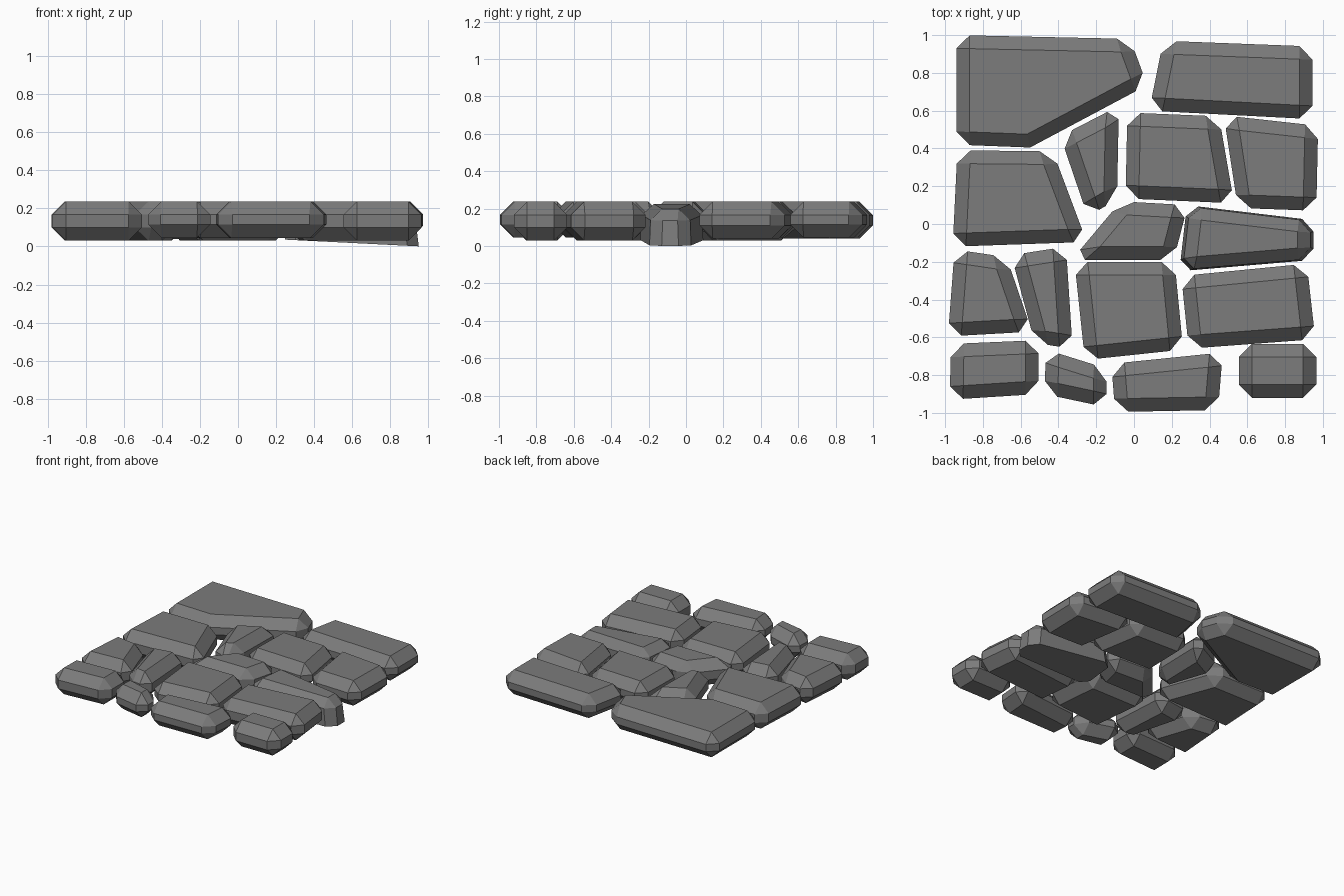
import bpy
import bmesh
from math import radians
from mathutils import Vector

default_cube = bpy.data.objects.get("Cube")
if default_cube:
    bpy.data.objects.remove(default_cube, do_unlink=True)

GREY = (0.2, 0.2, 0.2, 1)
stone_grey = bpy.data.materials.new("stone_grey")
stone_grey.use_nodes = True
stone_grey.diffuse_color = GREY
stone_grey.node_tree.nodes["Principled BSDF"].inputs["Base Color"].default_value = GREY

TOP = 0.237
CHAMFER = 0.07


def is_sharp(edge):
    return edge.calc_face_angle(0) > radians(32)


def paving_stone(name, *corners, base=0.03, top=TOP, chamfer=CHAMFER,
                 taper=1.0, tilt=0.0, flat_base=False):
    """Extrude a clockwise outline into a slab and chamfer its sharp edges."""
    bm = bmesh.new()
    centre = sum((Vector(c) for c in corners), Vector((0, 0))) / len(corners)
    lower = [bm.verts.new((x, y, base)) for x, y in corners]
    upper = []
    for corner in corners:
        x, y = centre + (Vector(corner) - centre) * taper
        upper.append(bm.verts.new((x, y, top)))
    bm.faces.new(lower)
    bm.faces.new(upper[::-1])
    for i in range(len(corners)):
        j = (i + 1) % len(corners)
        bm.faces.new((lower[j], lower[i], upper[i], upper[j]))
    bmesh.ops.recalc_face_normals(bm, faces=bm.faces)

    # chamfer, optionally leaving the underside square
    edges = [e for e in bm.edges if is_sharp(e)
             and not (flat_base and all(v in lower for v in e.verts))]
    bmesh.ops.bevel(bm, geom=edges, offset=chamfer, offset_type='OFFSET',
                    segments=1, profile=0.5, affect='EDGES')

    # lean the slab down towards +x
    for v in bm.verts:
        v.co.z -= tilt * (v.co.x - centre.x)

    mesh = bpy.data.meshes.new(name)
    bm.to_mesh(mesh)
    bm.free()
    mesh.materials.append(stone_grey)
    stone = bpy.data.objects.new(name, mesh)
    bpy.context.scene.collection.objects.link(stone)
    return stone


# back row
paving_stone("back_right_large_stone", (-.94, 1), (-.02, .98), (.07, .735),
             (-.55, .405), (-.94, .42), base=.04)
paving_stone("back_left_stone", (.155, .97), (.945, .94), (.945, .555),
             (.08, .6), base=.045)

# upper middle row
paving_stone("upper_wedge_stone", (-.39, .465), (-.08, .625), (-.09, .13), (-.245, .04))
paving_stone("upper_centre_stone", (-.035, .59), (.45, .57), (.53, .11),
             (-.045, .135), base=.045)
paving_stone("upper_left_stone", (.475, .575), (.975, .52), (.965, .07),
             (.55, .085), base=.04)

# middle row
paving_stone("middle_right_stone", (-.935, .39), (-.43, .385), (-.25, -.095), (-.96, -.12))
paving_stone("middle_centre_stone", (-.07, .12), (.285, .1), (.21, -.19), (-.33, -.19))
paving_stone("tilted_stone", (.28, .1), (.95, .02), (.95, -.19), (.24, -.25),
             base=.018, top=.212, chamfer=.06, taper=.93, tilt=.05, flat_base=True)

# lower middle row
paving_stone("lower_right_stone", (-.95, -.135), (-.675, -.175), (-.54, -.57), (-.985, -.595))
paving_stone("lower_wedge_stone", (-.65, -.165), (-.36, -.12), (-.325, -.66), (-.525, -.63))
paving_stone("lower_centre_stone", (-.315, -.2), (.215, -.2), (.26, -.665),
             (-.26, -.72), base=.045)
paving_stone("lower_left_stone", (.25, -.275), (.915, -.21), (.96, -.61), (.29, -.66))

# front row
paving_stone("front_right_stone", (-.97, -.635), (-.505, -.615), (-.505, -.9), (-.975, -.93))
paving_stone("front_small_stone", (-.465, -.665), (-.145, -.765), (-.145, -.97),
             (-.475, -.9), base=.045)
paving_stone("front_centre_stone", (-.12, -.74), (.47, -.68), (.445, -.985),
             (-.1, -.995), base=.045)
paving_stone("front_left_stone", (.555, -.635), (.965, -.635), (.965, -.92), (.555, -.92))
